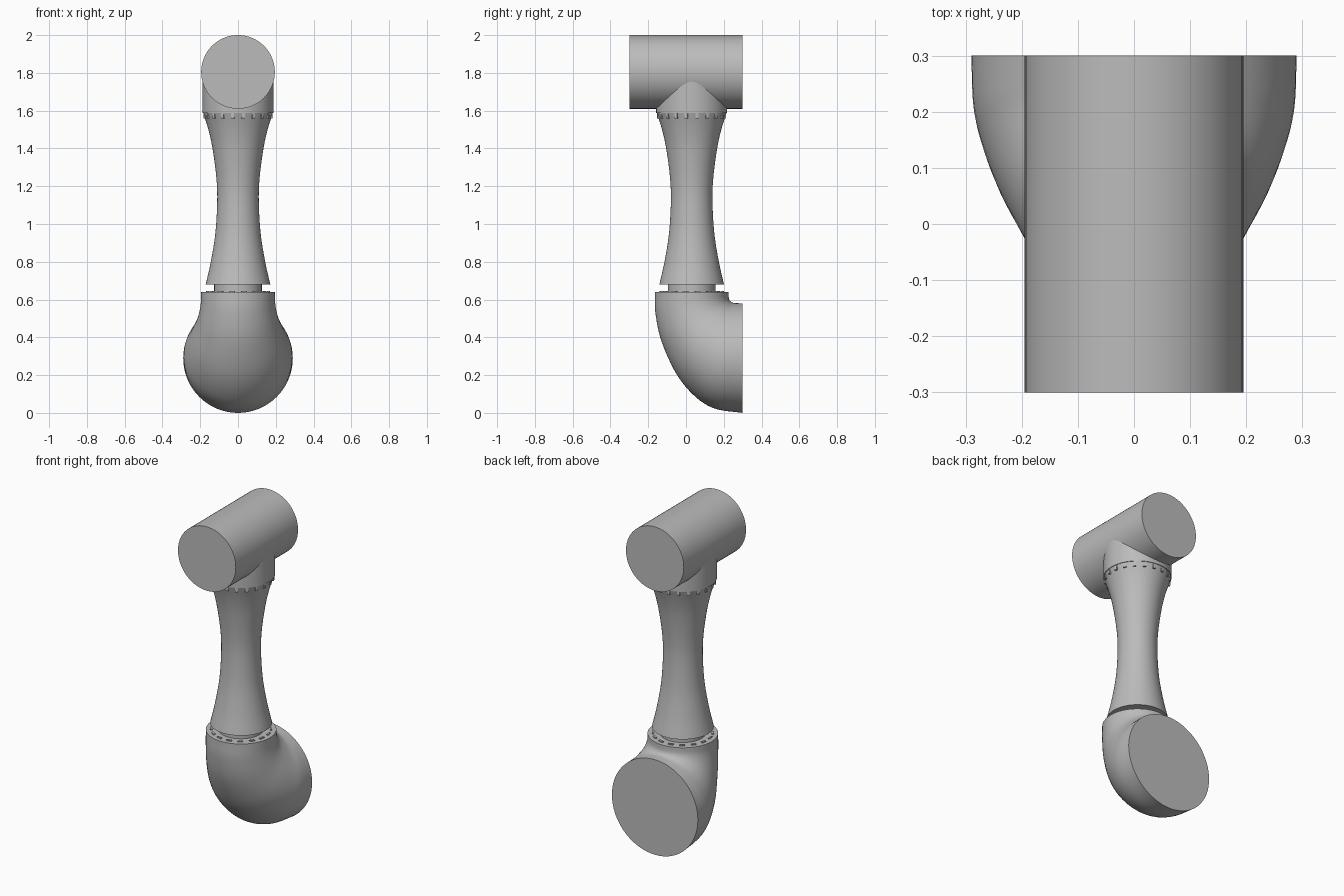
import bpy, bmesh, math
from mathutils import Matrix, Vector

cube = bpy.data.objects.get("Cube")
if cube:
    bpy.data.objects.remove(cube, do_unlink=True)

SEG = 72
AXIS_Y = 0.03  # vertical axis of the arm

grey = bpy.data.materials.new("plain grey")
grey.use_nodes = True
grey.diffuse_color = (0.5, 0.5, 0.5, 1)
grey.node_tree.nodes["Principled BSDF"].inputs["Base Color"].default_value = (0.5, 0.5, 0.5, 1)


def finish(name, bm):
    bmesh.ops.recalc_face_normals(bm, faces=bm.faces)
    mesh = bpy.data.meshes.new(name)
    bm.to_mesh(mesh)
    bm.free()
    mesh.materials.append(grey)
    obj = bpy.data.objects.new(name, mesh)
    bpy.context.collection.objects.link(obj)
    bpy.ops.object.select_all(action='DESELECT')
    obj.select_set(True)
    bpy.context.view_layer.objects.active = obj
    bpy.ops.object.shade_smooth_by_angle(angle=math.radians(35))
    return obj


def smooth_rows(rows, steps):
    """Catmull-Rom interpolation through rows of numbers."""
    rows = [Vector(r) for r in rows]
    out = []
    for i in range(len(rows) - 1):
        b, c = rows[i], rows[i + 1]
        a = rows[i - 1] if i else 2 * b - c
        d = rows[i + 2] if i + 2 < len(rows) else 2 * c - b
        for k in range(steps):
            t = k / steps
            out.append(0.5 * (2 * b + (c - a) * t + (2 * a - 5 * b + 4 * c - d) * t * t
                              + (3 * b - a - 3 * c + d) * t ** 3))
    return out + [rows[-1]]


def loft(name, sections):
    """Skin elliptical sections given as (outer y, outer z, inner y, inner z, half width)."""
    bm = bmesh.new()
    rings = []
    for oy, oz, iy, iz, w in sections:
        mid = Vector((0, (oy + iy) / 2, (oz + iz) / 2))
        u = Vector((0, (oy - iy) / 2, (oz - iz) / 2))
        rings.append([bm.verts.new(mid + u * math.cos(a) + Vector((w * math.sin(a), 0, 0)))
                      for a in (2 * math.pi * k / SEG for k in range(SEG))])
    for r0, r1 in zip(rings, rings[1:]):
        for k in range(SEG):
            n = (k + 1) % SEG
            bm.faces.new((r0[k], r0[n], r1[n], r1[k]))
    bm.faces.new(rings[0])
    bm.faces.new(rings[-1])
    return finish(name, bm)


def turned(name, profile):
    """Round part about the arm axis from (z, radius) pairs."""
    return loft(name, [(AXIS_Y - r, z, AXIS_Y + r, z, r) for z, r in profile])


def tab_ring(name, count, radius, z, size):
    """Ring of small blocks around the arm axis."""
    bm = bmesh.new()
    for k in range(count):
        m = (Matrix.Translation((0, AXIS_Y, z))
             @ Matrix.Rotation(2 * math.pi * (k + 0.5) / count, 4, 'Z')
             @ Matrix.Translation((radius, 0, 0)) @ Matrix.Diagonal((*size, 1)))
        bmesh.ops.create_cube(bm, size=1, matrix=m)
    return finish(name, bm)


# Horizontal head cylinder
bm = bmesh.new()
bmesh.ops.create_cone(bm, cap_ends=True, segments=SEG, radius1=0.195, radius2=0.195, depth=0.6,
                      matrix=Matrix.Translation((0, 0, 1.805)) @ Matrix.Rotation(math.pi / 2, 4, 'X'))
finish("head_cylinder", bm)

# Collar under the head
turned("head_collar", [(1.588, 0.188), (1.8, 0.188)])

# Waisted arm
turned("arm", smooth_rows([(0.68, 0.171), (0.8, 0.144), (0.95, 0.12), (1.12, 0.11),
                           (1.25, 0.115), (1.4, 0.135), (1.5, 0.157), (1.59, 0.185)], 6))

# Recessed neck between arm and elbow
turned("neck_ring", [(0.62, 0.126), (0.7, 0.126)])

# Flared elbow from the neck to the rear disc
loft("elbow", smooth_rows([
    (-0.165, 0.64, 0.225, 0.64, 0.195),
    (-0.162, 0.53, 0.226, 0.612, 0.198),
    (-0.13, 0.38, 0.23, 0.598, 0.215),
    (-0.05, 0.205, 0.236, 0.59, 0.247),
    (0.05, 0.085, 0.245, 0.584, 0.271),
    (0.155, 0.022, 0.262, 0.581, 0.286),
    (0.3, 0.0, 0.3, 0.58, 0.29)], 6))

# Small fastening tabs at both joints
tab_ring("collar_tabs", 20, 0.176, 1.574, (0.016, 0.016, 0.03))
tab_ring("elbow_tabs", 16, 0.165, 0.642, (0.012, 0.03, 0.008))
